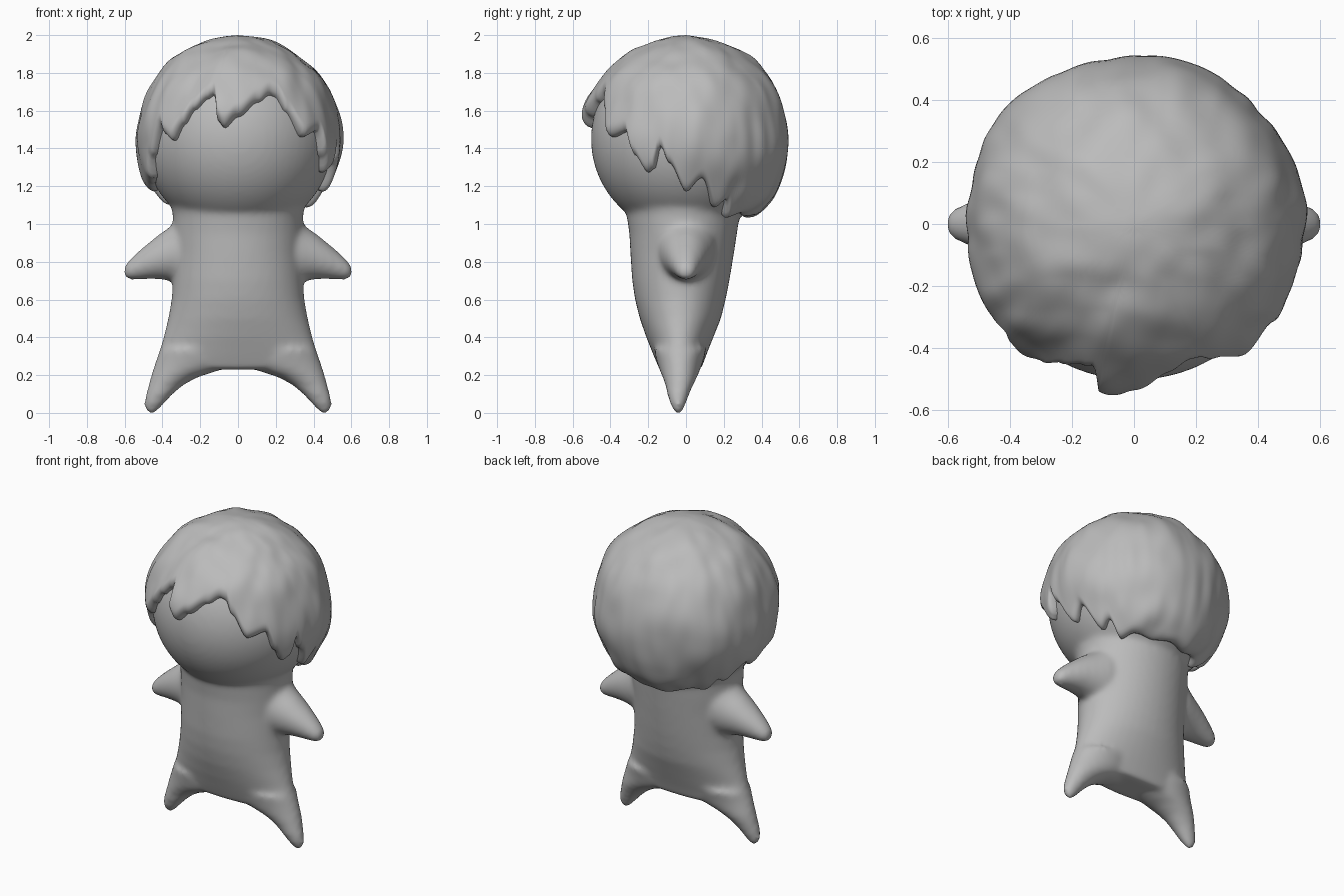
import bpy, bmesh, math
from mathutils import Vector, noise

if "Cube" in bpy.data.objects:
    bpy.data.objects.remove(bpy.data.objects["Cube"])

grey = bpy.data.materials.new("soft_grey")
grey.diffuse_color = (0.5, 0.5, 0.5, 1)
grey.use_nodes = True
grey.node_tree.nodes["Principled BSDF"].inputs["Base Color"].default_value = grey.diffuse_color
HEAD_Z = 1.45


def make_object(name, bm):
    bmesh.ops.recalc_face_normals(bm, faces=bm.faces)
    mesh = bpy.data.meshes.new(name)
    bm.to_mesh(mesh)
    bm.free()
    mesh.materials.append(grey)
    for p in mesh.polygons:
        p.use_smooth = True
    ob = bpy.data.objects.new(name, mesh)
    bpy.context.collection.objects.link(ob)
    return ob


def loft(bm, sections, axis, sign=1, n=40):
    """Skin ellipses (pos, a_min, a_max, b_min, b_max) stacked along an axis."""
    rings = []
    for pos, a0, a1, b0, b1 in sections:
        ring = []
        for i in range(n):
            t = 2 * math.pi * i / n
            a = (a0 + a1) / 2 + (a1 - a0) / 2 * math.cos(t)
            b = (b0 + b1) / 2 + (b1 - b0) / 2 * math.sin(t)
            co = (sign * a, b, pos) if axis == 'Z' else (sign * pos, b, a)
            ring.append(bm.verts.new(co))
        rings.append(ring)
    faces = [bm.faces.new((r[i], r[(i + 1) % n], s[(i + 1) % n], s[i]))
             for r, s in zip(rings, rings[1:]) for i in range(n)]
    faces += [bm.faces.new(rings[0]), bm.faces.new(rings[-1])]
    bmesh.ops.recalc_face_normals(bm, faces=faces)


# Body: head, torso, arms and legs fused into one soft skin
bm = bmesh.new()
bmesh.ops.create_uvsphere(bm, u_segments=64, v_segments=40, radius=0.503)
bmesh.ops.translate(bm, verts=bm.verts, vec=(0, 0, HEAD_Z))
loft(bm, [(z, -w, w, y0, y1) for z, w, y0, y1 in (
    (1.15, .37, -.33, .31), (1.05, .345, -.315, .285), (.95, .345, -.30, .27),
    (.85, .34, -.295, .255), (.7, .345, -.285, .23), (.6, .352, -.27, .21),
    (.5, .37, -.245, .185), (.4, .395, -.21, .145), (.3, .425, -.17, .105),
    (.23, .44, -.14, .08))], 'Z')
for side in (1, -1):
    # Leg
    loft(bm, [(.34, .06, .412, -.17, .11), (.27, .03, .437, -.155, .09),
              (.225, .10, .452, -.14, .075), (.19, .21, .462, -.125, .06),
              (.15, .285, .473, -.11, .04), (.1, .345, .487, -.10, .018),
              (.05, .39, .498, -.085, 0), (.02, .415, .495, -.07, -.012),
              (-.003, .44, .477, -.055, -.03)], 'Z', side)
    # Arm
    loft(bm, [(.2, .66, 1.08, -.16, .16), (.3, .685, 1.04, -.15, .15),
              (.36, .70, .985, -.13, .13), (.42, .708, .943, -.11, .11),
              (.48, .708, .895, -.09, .09), (.53, .705, .853, -.07, .07),
              (.57, .703, .815, -.055, .055), (.595, .715, .785, -.037, .037),
              (.606, .735, .765, -.015, .015)], 'X', side)
body = make_object("body", bm)
remesh = body.modifiers.new("fuse", 'REMESH')
remesh.mode = 'VOXEL'
remesh.voxel_size = 0.016
remesh.use_smooth_shade = True
soft = body.modifiers.new("soften", 'SMOOTH')
soft.factor = 0.5
soft.iterations = 10

# Hair: thick cap with a jagged hem, given as (degrees from the front, height)
HEM = [(-180, 1.05), (-160, 1.04), (-140, 1.06), (-127, 1.04), (-120, 1.13),
       (-112, 1.10), (-100, 1.22), (-90, 1.17), (-78, 1.21), (-68, 1.24),
       (-61, 1.36), (-50, 1.52), (-46, 1.47), (-41, 1.44), (-34, 1.53),
       (-28, 1.61), (-20, 1.67), (-16, 1.69), (-14, 1.66), (-12.5, 1.55),
       (-8, 1.51), (0, 1.57), (13, 1.65), (22, 1.69), (26, 1.68), (31, 1.60),
       (41, 1.46), (53, 1.49), (59, 1.36), (66, 1.27), (70, 1.29), (75, 1.41),
       (80, 1.32), (90, 1.17), (100, 1.24), (112, 1.09), (120, 1.13),
       (127, 1.04), (140, 1.06), (160, 1.04), (180, 1.05)]


def hem_height(deg):
    for (a, za), (b, zb) in zip(HEM, HEM[1:]):
        if a <= deg <= b:
            t = (deg - a) / (b - a)
            return za + (zb - za) * t * t * (3 - 2 * t)


def hair_radius(d):
    """Lumpy outer radius, with a lifted lock over the forehead."""
    lump = noise.noise(d * 2.6 + Vector((3, 1, 7))) * 0.016
    lump += noise.noise(Vector((d.x * 6, d.y * 6, d.z * 2))) * 0.009
    lump *= min(1, 2.5 * math.hypot(d.x, d.y))
    lock = (d - Vector((-.1, -.94, .3))).length
    return 0.548 + lump + 0.022 * math.exp(-(lock / .22) ** 2)


bm = bmesh.new()
COLS, ROWS = 240, 44
top = bm.verts.new((0, 0, HEAD_Z + 0.55))
rings = [[] for _ in range(ROWS + 1)]
for c in range(COLS):
    deg = -180 + 360 * c / COLS
    phi = math.radians(deg)
    end = math.acos((hem_height(deg) - HEAD_Z) / 0.52)
    for r in range(ROWS + 1):
        # the last row tucks under the scalp, the rows before it round the edge
        s = min(1, (r + 1) / ROWS)
        s = 1 - (1 - s) ** 1.35
        th = end * s
        d = Vector((math.sin(th) * math.sin(phi),
                    -math.sin(th) * math.cos(phi), math.cos(th)))
        gap = min(1, (end - th) / 0.12)
        rad = 0.51 + (hair_radius(d) - 0.51) * math.sqrt(1 - (1 - gap) ** 2)
        if r == ROWS:
            rad = 0.465
        rings[r].append(bm.verts.new(d * rad + Vector((0, 0, HEAD_Z))))
for c in range(COLS):
    n = (c + 1) % COLS
    bm.faces.new((top, rings[0][c], rings[0][n]))
    for a, b in zip(rings, rings[1:]):
        bm.faces.new((a[c], b[c], b[n], a[n]))
hair = make_object("hair", bm)
